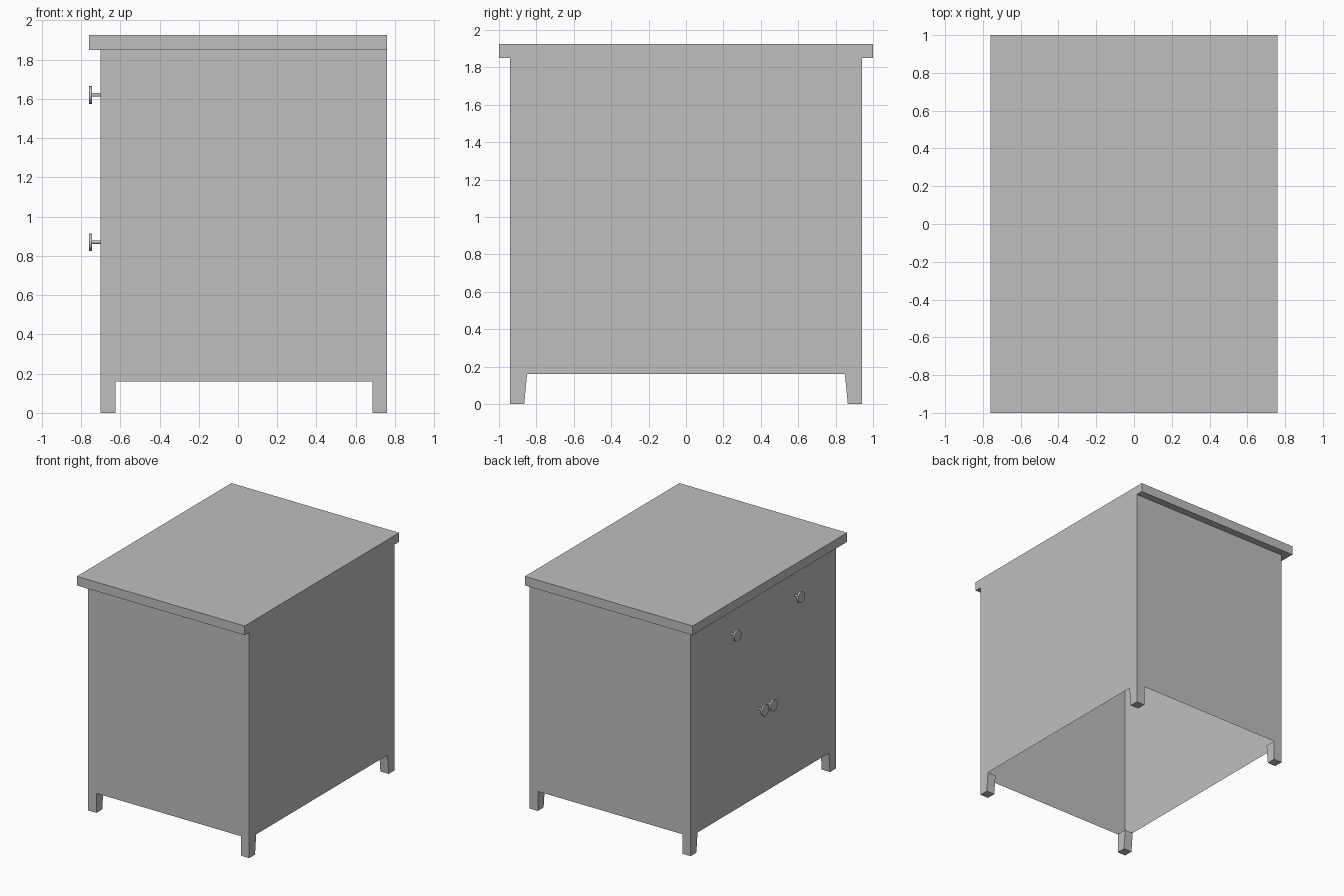
import bpy, bmesh, math
from mathutils import Matrix

if "Cube" in bpy.data.objects:
    bpy.data.objects.remove(bpy.data.objects["Cube"], do_unlink=True)

# Single painted grey
grey = bpy.data.materials.new("plain_grey")
grey.use_nodes = True
grey.diffuse_color = (0.52, 0.52, 0.52, 1)
grey.node_tree.nodes["Principled BSDF"].inputs["Base Color"].default_value = (0.52, 0.52, 0.52, 1)

BACK, FRONT, HALF = 0.76, -0.70, 0.94     # cabinet extents: x, x, half width in y
FLOOR, TOP, HEIGHT = 0.16, 1.85, 1.925


def finish(name, bm):
    mesh = bpy.data.meshes.new(name)
    bm.to_mesh(mesh)
    bm.free()
    mesh.materials.append(grey)
    obj = bpy.data.objects.new(name, mesh)
    bpy.context.collection.objects.link(obj)
    return obj


def box(x0, x1, y0, y1, z0, z1):
    bm = bmesh.new()
    bmesh.ops.create_cube(bm, size=1)
    for v in bm.verts:
        v.co.x = x1 if v.co.x > 0 else x0
        v.co.y = y1 if v.co.y > 0 else y0
        v.co.z = z1 if v.co.z > 0 else z0
    return bm


# Overhanging top board, flush with the plain long side
finish("top_board", box(-0.76, BACK, -1, 1, TOP, HEIGHT))

# Thin-walled body, open underneath
bm = box(FRONT, BACK, -HALF, HALF, FLOOR, TOP)
bm.normal_update()
caps = [f for f in bm.faces if abs(f.normal.z) > 0.9]
bmesh.ops.delete(bm, geom=caps, context='FACES_ONLY')
finish("cabinet_walls", bm)

# Four feet, tapering on the inner side across the width
for end, x0, x1 in (("front", FRONT, FRONT + 0.075), ("back", BACK - 0.075, BACK)):
    for side, s in (("left", 1), ("right", -1)):
        bm = box(x0, x1, min(s * 0.865, s * HALF), max(s * 0.865, s * HALF), 0, FLOOR)
        for v in bm.verts:
            if v.co.z > 0.1 and abs(v.co.y) < 0.9:
                v.co.y = s * 0.85
        finish(f"{end}_{side}_foot", bm)


# Round knobs: a thin stem with a flat disc
def knob(name, y, z):
    bm = bmesh.new()
    for radius, x0, x1 in ((0.009, -0.746, FRONT), (0.045, -0.76, -0.745)):
        place = Matrix.Translation(((x0 + x1) / 2, y, z)) @ Matrix.Rotation(math.pi / 2, 4, 'Y')
        bmesh.ops.create_cone(bm, cap_ends=True, segments=24, radius1=radius,
                              radius2=radius, depth=x1 - x0, matrix=place)
    obj = finish(name, bm)
    bpy.ops.object.select_all(action='DESELECT')
    obj.select_set(True)
    bpy.context.view_layer.objects.active = obj
    bpy.ops.object.shade_smooth_by_angle(angle=math.radians(35))


for row, z, offset in (("drawer", 1.62, 0.412), ("door", 0.87, 0.055)):
    for side, s in (("left", 1), ("right", -1)):
        knob(f"{row}_{side}_knob", s * offset, z)
